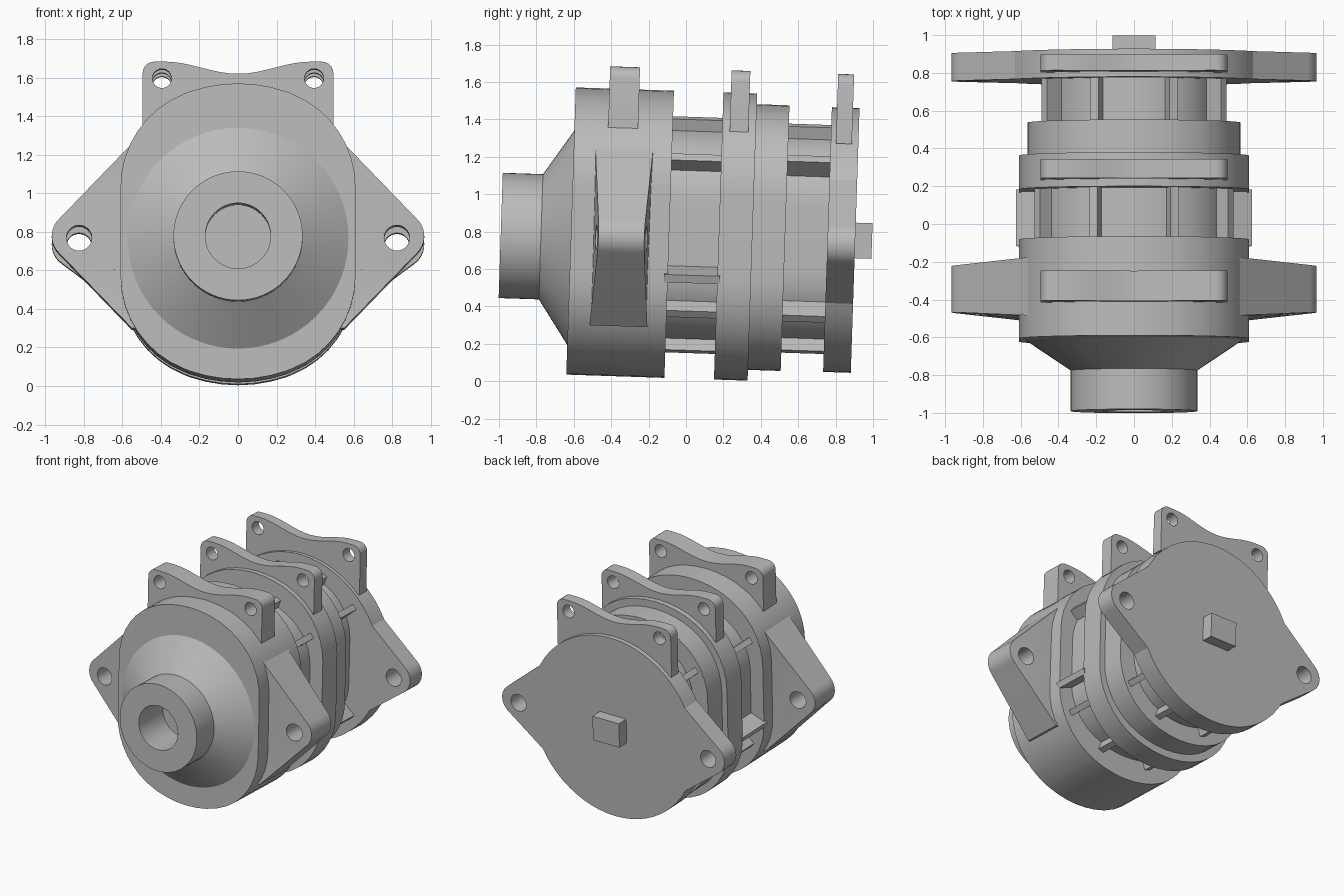
import bpy, bmesh
from math import sin, cos, pi, radians, atan2
from mathutils import Matrix, Vector

cube = bpy.data.objects.get("Cube")
if cube:
    bpy.data.objects.remove(cube)

grey = bpy.data.materials.new("cast grey")
grey.use_nodes = True
grey.diffuse_color = (0.5, 0.5, 0.5, 1)
grey.node_tree.nodes["Principled BSDF"].inputs["Base Color"].default_value = (0.5, 0.5, 0.5, 1)

# The whole unit leans back slightly
LEAN = Matrix.Translation((0, 0, 0.783)) @ Matrix.Rotation(radians(-1.9), 4, 'X')


def finish(name, bm):
    """Turn a bmesh in unit space into a smooth-shaded, leaning object."""
    bmesh.ops.remove_doubles(bm, verts=bm.verts, dist=0.0005)
    bmesh.ops.recalc_face_normals(bm, faces=bm.faces)
    bm.transform(LEAN)
    mesh = bpy.data.meshes.new(name)
    bm.to_mesh(mesh)
    bm.free()
    mesh.materials.append(grey)
    obj = bpy.data.objects.new(name, mesh)
    bpy.context.collection.objects.link(obj)
    bpy.ops.object.select_all(action='DESELECT')
    obj.select_set(True)
    bpy.context.view_layer.objects.active = obj
    bpy.ops.object.shade_smooth_by_angle(angle=radians(30))
    return obj


def plate(name, loops, y0, y1, shape=None):
    """Extrude filled x/z outlines (extra loops are holes) from y0 to y1."""
    curve = bpy.data.curves.new(name, 'CURVE')
    curve.dimensions = '2D'
    curve.fill_mode = 'BOTH'
    curve.extrude = (y1 - y0) / 2
    for loop in loops:
        spline = curve.splines.new('POLY')
        spline.points.add(len(loop) - 1)
        for point, (x, z) in zip(spline.points, loop):
            point.co = (x, z, 0, 1)
        spline.use_cyclic_u = True
    temp = bpy.data.objects.new(name, curve)
    bpy.context.collection.objects.link(temp)
    bpy.context.view_layer.update()
    mesh = temp.evaluated_get(bpy.context.evaluated_depsgraph_get()).to_mesh()
    bm = bmesh.new()
    bm.from_mesh(mesh)
    bpy.data.objects.remove(temp)
    bm.transform(Matrix.Translation((0, (y0 + y1) / 2, 0)) @ Matrix.Rotation(pi / 2, 4, 'X'))
    if shape:
        for v in bm.verts:
            shape(v.co)
    return finish(name, bm)


def arc(cx, cz, r, a0, a1, n):
    steps = [radians(a0 + (a1 - a0) * i / n) for i in range(n + 1)]
    return [(cx + r * cos(a), cz + r * sin(a)) for a in steps]


def circle(cx, cz, r, n=32):
    return arc(cx, cz, r, 0, 360, n)[:-1]


def lobe(sx=1.0, sz=1.0):
    """Tall round outline with flattened sides."""
    quarter = arc(0.09, 0.23, 0.52, 0, 68.6, 8) + arc(0, 0, 0.768, 71, 90, 3)
    half = quarter + [(-x, z) for x, z in reversed(quarter[:-1])]
    full = half + [(-x, -z) for x, z in half]
    return [(x * sx, z * sz) for x, z in full]


def lathe(name, profile, cz, n=64):
    """Spin (radius, y) points about the shaft axis."""
    bm = bmesh.new()
    verts = [bm.verts.new((r, y, cz)) for r, y in profile]
    edges = [bm.edges.new(pair) for pair in zip(verts, verts[1:])]
    bmesh.ops.spin(bm, geom=verts + edges, cent=(0, 0, cz), axis=(0, 1, 0),
                   angle=2 * pi, steps=n)
    return finish(name, bm)


# Nose, cone and bore
lathe("nose_cone", [(0, -0.69), (0.17, -0.69), (0.17, -0.99), (0.335, -0.99),
                    (0.335, -0.775), (0.578, -0.612), (0, -0.612)], -0.036)

# Housing sections
plate("front_housing", [lobe()], -0.615, -0.09)
plate("middle_flange", [lobe()], 0.175, 0.355)
plate("middle_ring", [lobe(0.925, 0.925)], 0.355, 0.53)
plate("back_plate", [circle(0, 0, 0.708, 64)], 0.757, 0.905)


# Cores with ribs bridging the gaps
def ribbed_core(name, y0, y1, sx, sz, angles, reach):
    plate(name, [lobe(sx, sz)], y0, y1)
    bm = bmesh.new()
    for a in angles:
        for side in (1, -1):
            d = Vector((side * cos(radians(a)), 0, sin(radians(a))))
            turn = Matrix.Rotation(-atan2(d.z, d.x), 4, 'Y')
            size = Matrix.Diagonal((0.3, y1 - y0 + 0.02, 0.045, 1))
            place = Matrix.Translation(d * (reach - 0.15) + Vector((0, (y0 + y1) / 2, 0)))
            bmesh.ops.create_cube(bm, size=1, matrix=place @ turn @ size)
    finish(name + "_ribs", bm)


ribbed_core("front_core", -0.1, 0.18, 0.82, 0.77, (71, 39, -21, -40, -71), 0.66)
ribbed_core("back_core", 0.52, 0.765, 0.72, 0.75, (71, 42, -42, -71), 0.64)


# Upper mounting tabs with a dished top edge
def mounting_tab(name, y0, y1, bottom):
    half = [(0.495, bottom)] + arc(0.435, 0.827, 0.06, 0, 90, 6)
    for i in range(9):
        t = i / 8
        half.append((0.38 * (1 - t), 0.824 + 0.0315 * (1 + cos(pi * t))))
    outline = half + [(-x, z) for x, z in reversed(half[:-1])]
    holes = [circle(x, 0.8, 0.05, 24) for x in (0.395, -0.395)]
    plate(name, [outline] + holes, y0, y1)


mounting_tab("front_tab", -0.435, -0.275, 0.56)
mounting_tab("middle_tab", 0.215, 0.315, 0.56)
mounting_tab("back_tab", 0.785, 0.87, 0.515)


# Side mounting ears
def ears(label, y0, y1, top, bottom, angles, taper):
    mid = (y0 + y1) / 2

    def thin(co):
        co.y = mid + (co.y - mid) * (1 - taper * max(0, abs(co.x) - 0.55))

    for side, word in ((1, "left"), (-1, "right")):
        tip = arc(0.845, -0.02, 0.122, *angles, 12)
        outline = [(0.45, bottom[1]), bottom] + tip + [top, (0.45, top[1])]
        outline = [(side * x, z) for x, z in outline]
        hole = circle(side * 0.825, -0.03, 0.066, 28)
        plate(f"{label}_{word}_ear", [outline, hole], y0, y1, thin)


ears("front", -0.5, -0.19, (0.55, 0.46), (0.55, -0.5), (-45, 45), 0.5)
ears("back", 0.757, 0.905, (0.62, 0.33), (0.62, -0.34), (-55, 55), 0)

# Drive block on the back
bm = bmesh.new()
bmesh.ops.create_cube(bm, size=1, matrix=Matrix.Translation((0, 0.945, 0))
                      @ Matrix.Diagonal((0.23, 0.1, 0.19, 1)))
finish("drive_block", bm)
